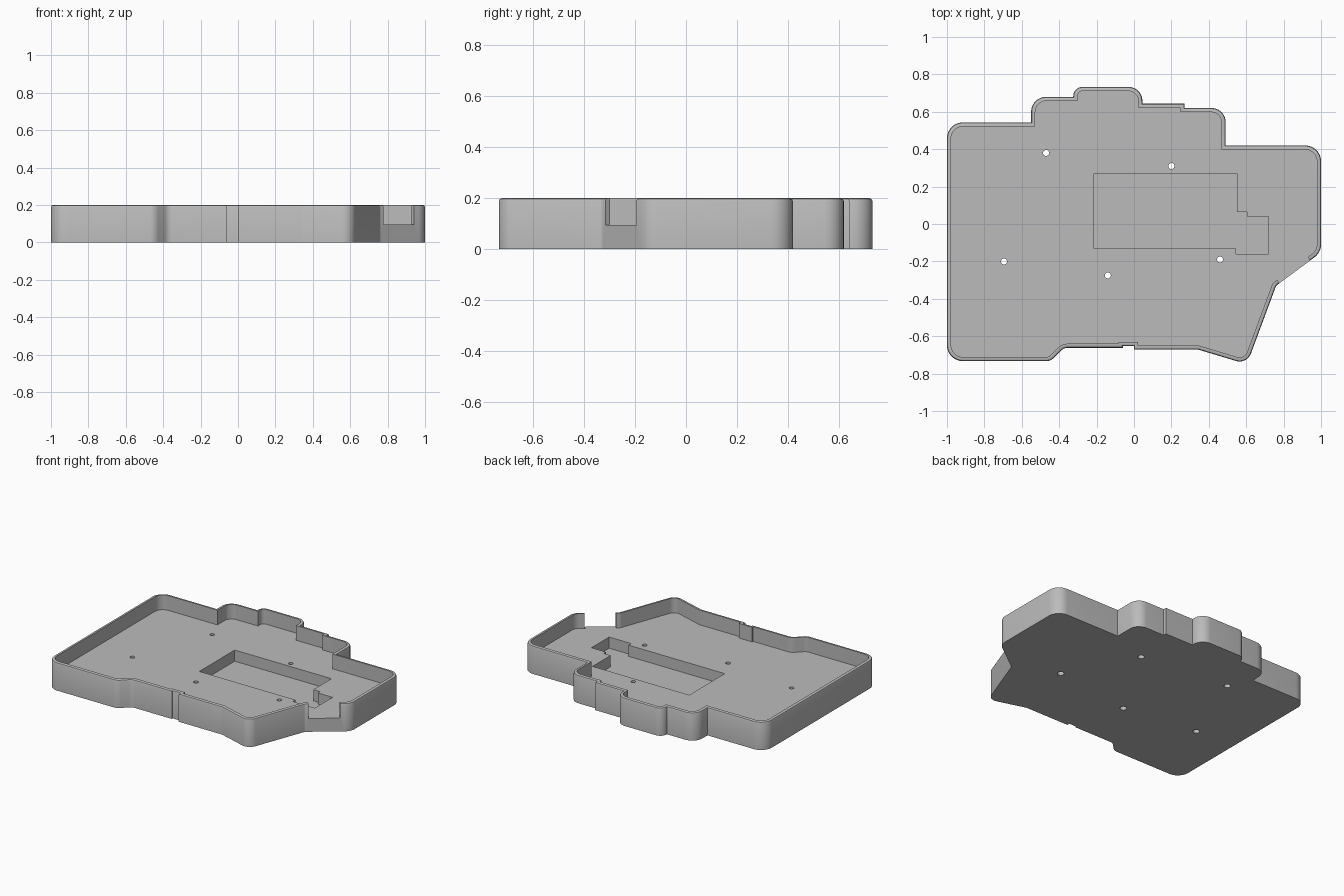
import bpy, bmesh, math
from mathutils import Vector

if "Cube" in bpy.data.objects:
    bpy.data.objects.remove(bpy.data.objects["Cube"])

FLOOR, TOP, WALL = 0.095, 0.2, 0.022

grey = bpy.data.materials.new("grey plastic")
grey.diffuse_color = (0.5, 0.5, 0.5, 1)
grey.use_nodes = True
grey.node_tree.nodes["Principled BSDF"].inputs["Base Color"].default_value = grey.diffuse_color


def rounded(corners, steps=10):
    """Counter-clockwise outline from (x, y, radius) corners."""
    out = []
    for i, (x, y, r) in enumerate(corners):
        p = Vector((x, y))
        if r == 0:
            out.append(p)
            continue
        a = (Vector(corners[i - 1][:2]) - p).normalized()
        b = (Vector(corners[(i + 1) % len(corners)][:2]) - p).normalized()
        half = a.angle(b) / 2
        centre = p + (a + b).normalized() * r / math.sin(half)
        start = p + a * r / math.tan(half) - centre
        end = p + b * r / math.tan(half) - centre
        sweep = start.angle_signed(end)
        for k in range(steps + 1):
            t = -sweep * k / steps
            c, s = math.cos(t), math.sin(t)
            out.append(centre + Vector((c * start.x - s * start.y, s * start.x + c * start.y)))
    return out


def inset(points, d):
    """Move an outline inwards by d with mitred corners."""
    out = []
    for i, p in enumerate(points):
        a = (p - points[i - 1]).normalized()
        b = (points[(i + 1) % len(points)] - p).normalized()
        na, nb = Vector((-a.y, a.x)), Vector((-b.y, b.x))
        out.append(p + (na + nb) * d / (1 + na.dot(nb)))
    return out


def loft(name, rings):
    """Closed solid through (outline, z) rings, capped at both ends."""
    bm = bmesh.new()
    loops = [[bm.verts.new((p[0], p[1], z)) for p in pts] for pts, z in rings]
    for lo, hi in zip(loops, loops[1:]):
        for i in range(len(lo)):
            j = (i + 1) % len(lo)
            bm.faces.new((lo[i], lo[j], hi[j], hi[i]))
    bm.faces.new(loops[0][::-1])
    bm.faces.new(loops[-1])
    me = bpy.data.meshes.new(name)
    bm.to_mesh(me)
    bm.free()
    me.materials.append(grey)
    ob = bpy.data.objects.new(name, me)
    bpy.context.collection.objects.link(ob)
    return ob


def cut(target, cutter):
    mod = target.modifiers.new("cut", 'BOOLEAN')
    mod.operation, mod.solver, mod.object = 'DIFFERENCE', 'EXACT', cutter
    bpy.context.view_layer.objects.active = target
    bpy.ops.object.modifier_apply(modifier=mod.name)
    bpy.data.objects.remove(cutter)


def circle(x, y, r, n=24):
    return [(x + r * math.cos(k * math.tau / n), y + r * math.sin(k * math.tau / n)) for k in range(n)]


# Tray: outer wall, rounded rim, inner wall and floor
outline = rounded([
    (-1, -0.733, 0.085), (-0.445, -0.733, 0.06), (-0.375, -0.662, 0.05),
    (-0.06, -0.662, 0), (-0.06, -0.652, 0), (0, -0.652, 0), (0, -0.672, 0),
    (0.345, -0.672, 0.03), (0.604, -0.75, 0.065), (0.76, -0.33, 0.02),
    (1, -0.152, 0.085), (1, 0.42, 0.085), (0.49, 0.42, 0), (0.49, 0.62, 0.075),
    (0.27, 0.62, 0), (0.27, 0.643, 0), (0.045, 0.643, 0), (0.045, 0.733, 0.075),
    (-0.325, 0.733, 0.05), (-0.325, 0.68, 0), (-0.55, 0.68, 0.08),
    (-0.55, 0.543, 0), (-1, 0.543, 0.085)])
tray = loft("tray", [
    (outline, 0), (outline, TOP - 0.012), (inset(outline, 0.0035), TOP - 0.0035),
    (inset(outline, 0.012), TOP), (inset(outline, WALL), TOP), (inset(outline, WALL), FLOOR)])

# Stepped recess in the floor
recess = [(-0.215, -0.13), (0.545, -0.13), (0.545, -0.16), (0.72, -0.16), (0.72, 0.04),
          (0.605, 0.04), (0.605, 0.065), (0.55, 0.065), (0.55, 0.27), (-0.215, 0.27)]
cut(tray, loft("recess_cutter", [(recess, 0.015), (recess, 0.15)]))

# Opening in the slanted wall
a, b = Vector((0.778, -0.317)), Vector((0.942, -0.195))
side = Vector((b.y - a.y, a.x - b.x)).normalized() * 0.06
opening = [a + side, b + side, b - side, a - side]
cut(tray, loft("opening_cutter", [(opening, FLOOR + 0.0005), (opening, 0.3)]))

# Screw holes, wider on the underside
for x, y in [(-0.47, 0.38), (0.2, 0.31), (-0.695, -0.2), (-0.14, -0.275), (0.46, -0.19)]:
    wide, narrow = circle(x, y, 0.022), circle(x, y, 0.016)
    cut(tray, loft("hole_cutter", [(wide, -0.05), (wide, 0.04), (narrow, 0.04), (narrow, 0.15)]))

# Smooth shading on the rounded corners
bpy.ops.object.select_all(action='DESELECT')
tray.select_set(True)
bpy.context.view_layer.objects.active = tray
bpy.ops.object.shade_smooth_by_angle(angle=math.radians(30))
